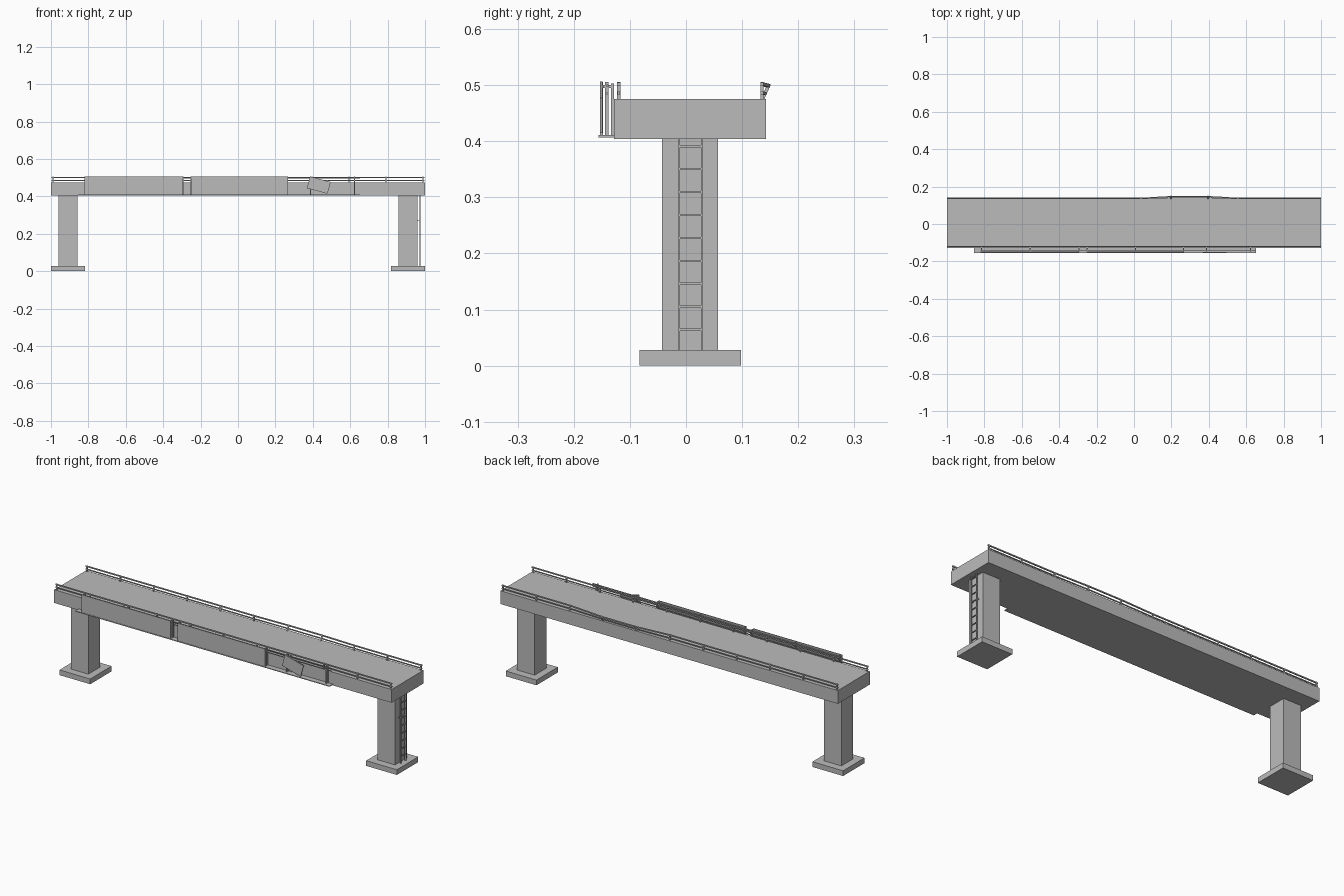
import bpy
import math
from mathutils import Vector

if "Cube" in bpy.data.objects:
    bpy.data.objects.remove(bpy.data.objects["Cube"])

concrete = bpy.data.materials.new("plain grey")
concrete.diffuse_color = (0.5, 0.5, 0.5, 1)
concrete.use_nodes = True
concrete.node_tree.nodes["Principled BSDF"].inputs["Base Color"].default_value = concrete.diffuse_color


def finish(name):
    ob = bpy.context.object
    ob.name = name
    ob.data.materials.append(concrete)
    return ob


def box(name, x, y, z, tilt=0):
    """Box from (min, max) ranges, optionally tilted about the y axis."""
    bpy.ops.mesh.primitive_cube_add(
        size=1, location=[(a + b) / 2 for a, b in (x, y, z)], rotation=(0, tilt, 0))
    ob = finish(name)
    ob.scale = [b - a for a, b in (x, y, z)]
    return ob


def bar(name, p, q, w=0.006):
    """Square bar between two points."""
    p, q = Vector(p), Vector(q)
    d = q - p
    bpy.ops.mesh.primitive_cube_add(size=1, location=(p + q) / 2)
    ob = finish(name)
    ob.rotation_euler = d.to_track_quat('Z', 'Y').to_euler()
    ob.scale = (w, w, d.length)
    return ob


# Deck, pillars and footings
box("deck", (-1, 1), (-0.128, 0.143), (0.404, 0.475))
for side, s in (("left", -1), ("right", 1)):
    cx = s * 0.909
    box(side + "_pillar", (cx - 0.052, cx + 0.052), (-0.043, 0.057), (0.027, 0.404))
    box(side + "_footing", (cx - 0.091, cx + 0.091), (-0.083, 0.098), (0, 0.028))

# Ladder on the right pillar
for y in (-0.0125, 0.0285):
    box("ladder_rail", (0.97, 0.977), (y - 0.002, y + 0.002), (0.028, 0.404))
    box("ladder_bracket", (0.96, 0.973), (y - 0.002, y + 0.002), (0.27, 0.275))
for i in range(9):
    z = 0.064 + i * 0.0409
    box("ladder_rung", (0.971, 0.976), (-0.0125, 0.0285), (z - 0.002, z + 0.002))

# Deck railings: the rear one is bent outward around two posts
xs = [-0.99 + i * 0.198 for i in range(11)]
bend = {6: 0.013, 7: 0.013}
for side, y0 in (("front", -0.12), ("rear", 0.1355)):
    tops = []
    for i, x in enumerate(xs):
        lean = bend.get(i, 0) if side == "rear" else 0
        base = Vector((x, y0, 0.473))
        top = Vector((x, y0 + lean, 0.506 - lean * 0.3))
        bar(side + "_rail_post", base, top)
        tops.append((base, top))
    for f, w in ((0.88, 0.006), (0.4, 0.005)):
        pts = [b.lerp(t, f) for b, t in tops]
        pts[0].x, pts[-1].x = -0.997, 0.997
        if side == "front":
            bar("front_rail", pts[0], pts[-1], w)
        else:
            for p, q in zip(pts, pts[1:]):
                bar("rear_rail", p, q, w)

# Service walkway along the front
box("walkway", (-0.855, 0.652), (-0.156, -0.128), (0.407, 0.411))

# Sign frame: uprights, arms to the deck side, and long rails
for x in (-0.815, -0.555, -0.294, -0.25, 0.008, 0.265, 0.388, 0.622):
    box("sign_upright", (x - 0.003, x + 0.003), (-0.144, -0.138), (0.409, 0.506))
    box("sign_arm", (x - 0.003, x + 0.003), (-0.148, -0.128), (0.495, 0.5))
    box("sign_brace", (x - 0.003, x + 0.003), (-0.134, -0.128), (0.411, 0.503))
for z in (0.485, 0.499):
    box("walkway_rail", (-0.82, 0.652), (-0.142, -0.138), (z - 0.002, z + 0.002))

# Sign boards, and a small loose board hanging askew
for x0, x1 in ((-0.82, -0.294), (-0.25, 0.267)):
    box("sign_board", (x0, x1), (-0.1535, -0.148), (0.411, 0.506))
box("loose_board", (0.375, 0.489), (-0.1535, -0.149), (0.428, 0.493), math.radians(15))
